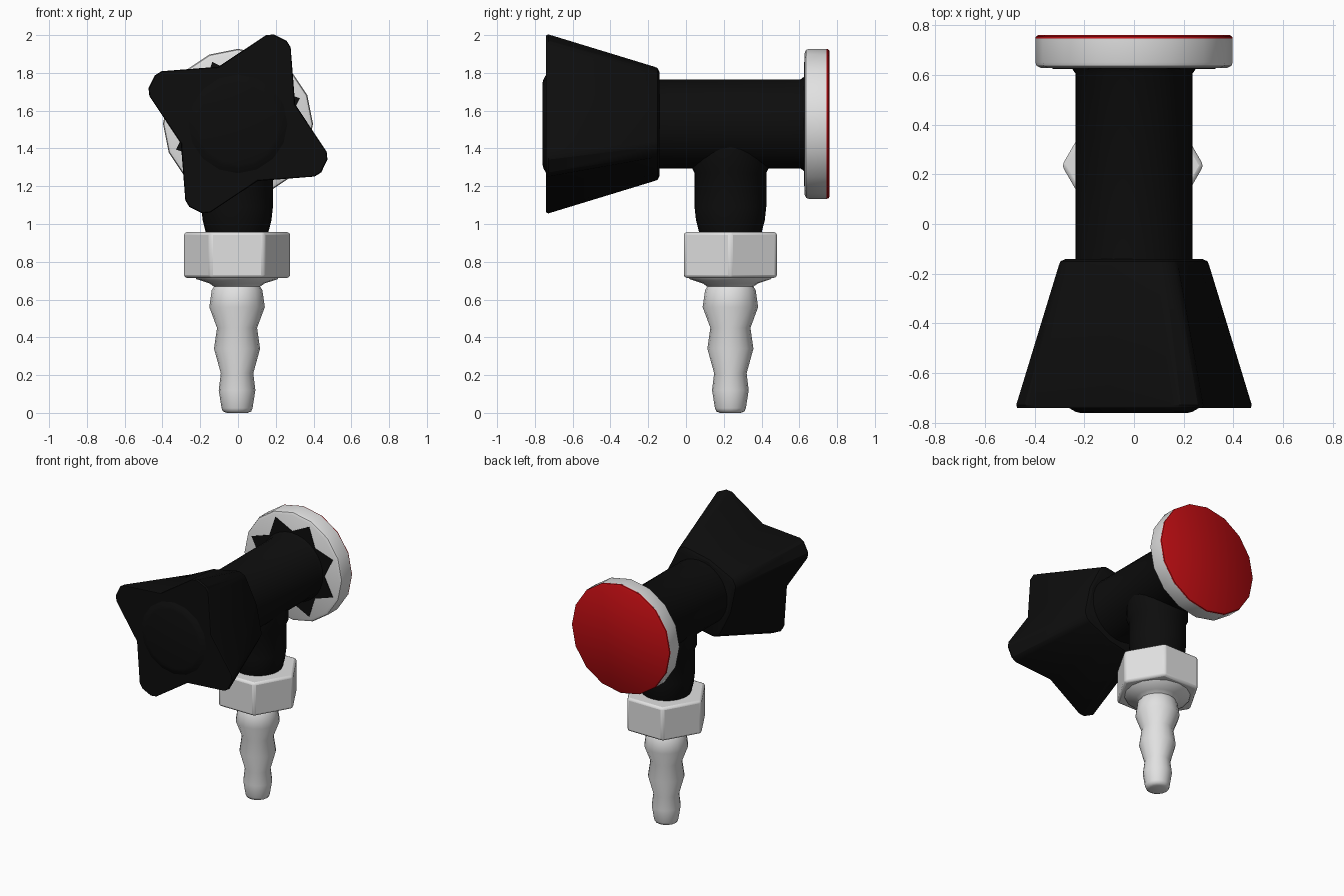
import bpy
import bmesh
from math import cos, sin, pi, radians

cube = bpy.data.objects.get("Cube")
if cube:
    bpy.data.objects.remove(cube, do_unlink=True)

AXIS_Z = 1.53            # height of the horizontal body axis
STEM = (-0.005, 0.235)   # x, y of the vertical outlet axis


def material(name, rgb, rough=0.5):
    m = bpy.data.materials.new(name)
    m.use_nodes = True
    m.diffuse_color = (*rgb, 1)
    bsdf = m.node_tree.nodes["Principled BSDF"]
    bsdf.inputs["Base Color"].default_value = (*rgb, 1)
    bsdf.inputs["Roughness"].default_value = rough
    return m


black = material("black plastic", (0.004, 0.004, 0.004))
grey = material("light grey metal", (0.75, 0.75, 0.75))
red = material("red", (0.5, 0.004, 0.006))


def along_y(x, y, t):
    return (x, t, AXIS_Z + y)


def along_z(x, y, t):
    return (STEM[0] + x, STEM[1] + y, t)


def circle(r, sides=16, turn=0.0):
    return [(r * cos(turn + 2 * pi * i / sides), r * sin(turn + 2 * pi * i / sides))
            for i in range(sides)]


def star(tip, valley, points, turn, blunt=0.0):
    """Star outline; blunt is the half angle of a rounded tip."""
    out = []
    for i in range(points):
        a = turn + 2 * pi * i / points
        corners = [(tip, 0)]
        if blunt:
            corners = [(tip * 0.965, -blunt), (tip, -blunt / 2), (tip, blunt / 2), (tip * 0.965, blunt)]
        corners.append((valley, pi / points))
        out += [(r * cos(a + d), r * sin(a + d)) for r, d in corners]
    return out


def loft(name, rings, place, mat, angle=40):
    """Skin a list of (outline, position) rings and close both ends."""
    bm = bmesh.new()
    loops = [[bm.verts.new(place(x, y, t)) for x, y in outline] for outline, t in rings]
    n = len(loops[0])
    for a, b in zip(loops, loops[1:]):
        for i in range(n):
            j = (i + 1) % n
            bm.faces.new((a[i], a[j], b[j], b[i]))
    bm.faces.new(loops[0])
    bm.faces.new(loops[-1])
    bmesh.ops.recalc_face_normals(bm, faces=bm.faces)
    mesh = bpy.data.meshes.new(name)
    bm.to_mesh(mesh)
    bm.free()
    mesh.materials.append(mat)
    for p in mesh.polygons:
        p.use_smooth = True
    mesh.set_sharp_from_angle(angle=radians(angle))
    obj = bpy.data.objects.new(name, mesh)
    bpy.context.collection.objects.link(obj)
    return obj


def lathe(name, profile, place, mat, sides=16, angle=40):
    return loft(name, [(circle(r, sides), t) for r, t in profile], place, mat, angle)


# Horizontal body with a small flare at the flange
lathe("valve_body", [(0.235, -0.2), (0.235, 0.605), (0.255, 0.632)], along_y, black, 32)

# Jagged collar lying on the flange
loft("flange_collar", [(star(0.355, 0.26, 8, pi / 8), t) for t in (0.624, 0.635)],
     along_y, black)

# Round flange and its red end plate
lathe("flange", [(0.375, 0.628), (0.392, 0.636), (0.397, 0.65), (0.397, 0.745)],
      along_y, grey)
lathe("end_plate", [(0.397, 0.744), (0.395, 0.753), (0.385, 0.76)], along_y, red)

# Four-pointed handle, narrowing towards the body
TURN, BLUNT = radians(64), radians(8.5)
loft("handle", [(star(tip, valley, 4, TURN, BLUNT), t) for tip, valley, t in
                [(0.505, 0.315, -0.74), (0.51, 0.32, -0.728),
                 (0.325, 0.275, -0.165), (0.318, 0.27, -0.15), (0.295, 0.255, -0.14)]],
     along_y, black, 30)
lathe("handle_cap", [(0.215, -0.76), (0.235, -0.755), (0.27, -0.735)], along_y, black)

# Outlet stem under the body
lathe("outlet_stem", [(0.16, 0.94), (0.168, 0.965), (0.182, 1.02), (0.19, 1.09),
                      (0.19, 1.27), (0.205, 1.3), (0.205, 1.45)], along_z, black, 24)

# Hexagonal nut with rounded edges
nut = loft("nut", [(circle(0.285, 6), 0.715), (circle(0.285, 6), 0.957)],
           along_z, grey, 30)
bevel = nut.modifiers.new("rounded_edges", "BEVEL")
bevel.width = 0.016
bevel.segments = 2

# Ribbed hose tail flaring into the nut
lathe("hose_tail", [(0.055, 0.0), (0.075, 0.008), (0.082, 0.025), (0.097, 0.12), (0.086, 0.21),
                    (0.122, 0.34), (0.106, 0.45), (0.147, 0.56), (0.134, 0.65),
                    (0.122, 0.668), (0.145, 0.685), (0.215, 0.708), (0.225, 0.725)],
      along_z, grey, 16, 60)
